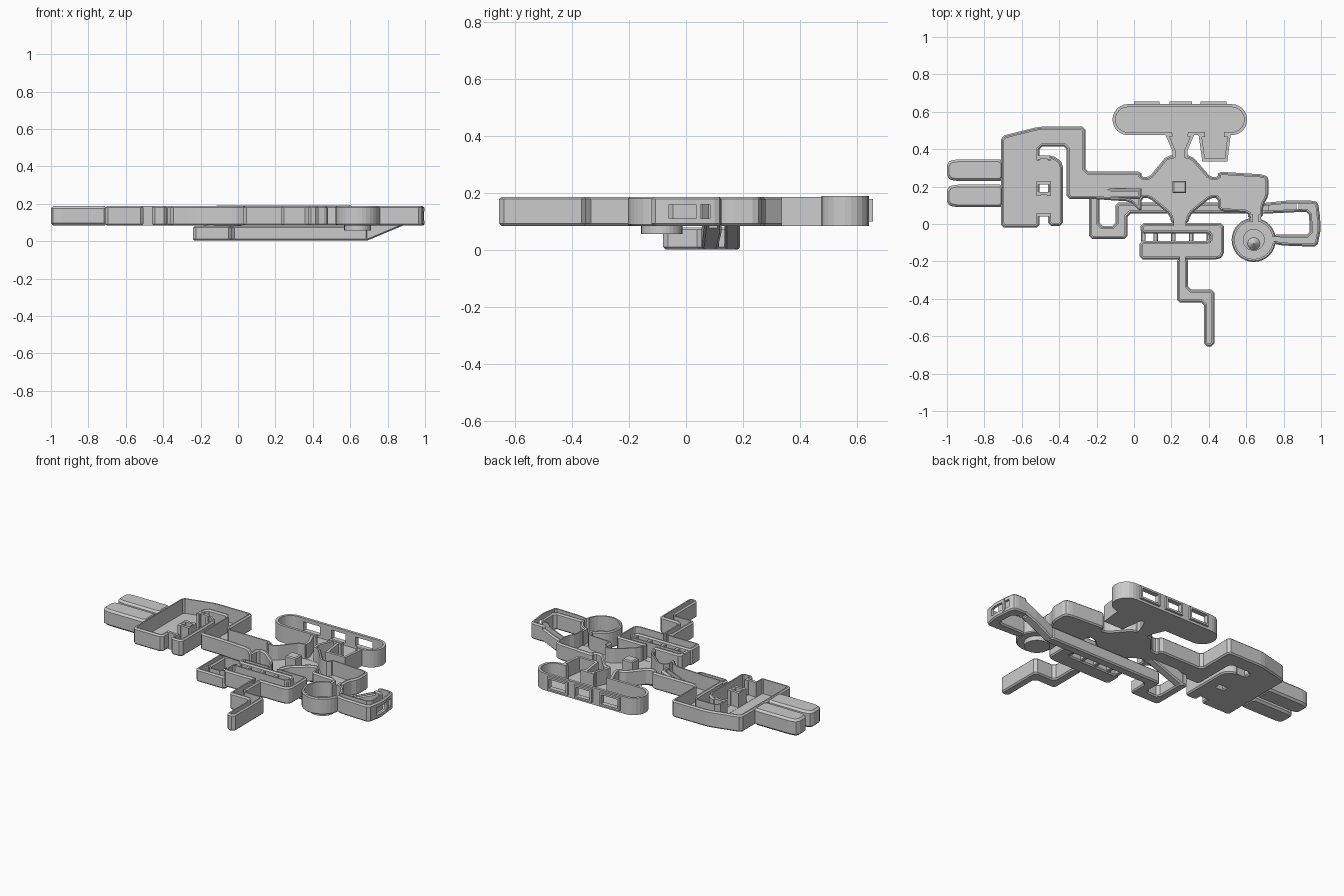
import bpy, bmesh, math
from mathutils import Vector

if "Cube" in bpy.data.objects:
    bpy.data.objects.remove(bpy.data.objects["Cube"])

Z0, Z1 = 0.085, 0.187      # upper deck floor and wall top
WALL, FLOOR = 0.016, 0.012


def soften(pts, c):
    """Chamfer every plan corner."""
    out = []
    for i, p in enumerate(pts):
        for q in (pts[i - 1], pts[(i + 1) % len(pts)]):
            d = q - p
            out.append(p + d.normalized() * min(c, d.length * 0.3))
    return out


def inset(pts, d):
    """Mitred inset of a counter-clockwise outline."""
    out = []
    for i, p in enumerate(pts):
        a = (p - pts[i - 1]).normalized()
        b = (pts[(i + 1) % len(pts)] - p).normalized()
        na, nb = Vector((-a.y, a.x)), Vector((-b.y, b.x))
        out.append(p + (na + nb) * (d / (1 + na.dot(nb))))
    return out


def make(name, verts, faces):
    me = bpy.data.meshes.new(name)
    me.from_pydata(verts, [], faces)
    bm = bmesh.new()
    bm.from_mesh(me)
    bmesh.ops.recalc_face_normals(bm, faces=bm.faces)
    bm.to_mesh(me)
    bm.free()
    ob = bpy.data.objects.new(name, me)
    bpy.context.collection.objects.link(ob)
    return ob


def prism(name, outline, z0, z1):
    n = len(outline)
    v = [(x, y, z) for z in (z0, z1) for x, y in outline]
    f = [tuple(range(n)), tuple(range(n, 2 * n))]
    f += [(i, (i + 1) % n, n + (i + 1) % n, n + i) for i in range(n)]
    return make(name, v, f)


def rect(x0, y0, x1, y1):
    return [(x0, y0), (x1, y0), (x1, y1), (x0, y1)]


def disc(cx, cy, r, n=32):
    return [(cx + r * math.cos(math.tau * i / n), cy + r * math.sin(math.tau * i / n)) for i in range(n)]


def cut(ob, outline, z0, z1):
    c = prism(ob.name + "_cutter", outline, z0, z1)
    c.hide_render = True
    c.hide_set(True)
    m = ob.modifiers.new("opening", 'BOOLEAN')
    m.operation, m.solver, m.object = 'DIFFERENCE', 'EXACT', c


def room(name, outline, z0=Z0, z1=Z1, doors=(), b=0.008, corner=0.016, solid=False, ramp=None):
    """Open-topped tray with chamfered rims; doors are boxes removed from its walls."""
    p = [Vector(q) for q in outline]
    if sum(p[i - 1].cross(p[i]) for i in range(len(p))) < 0:
        p.reverse()
    if corner:
        p = soften(p, corner)
    rings = [(b, z0), (0, z0 + b), (0, z1 - b), (b, z1)] if b else [(0, z0), (0, z1)]
    if not solid:
        rings += [(WALL, z1), (WALL, z0 + FLOOR)]
    n, v, f = len(p), [], []
    for d, z in rings:
        for q in inset(p, d):
            lift = 0
            if ramp:
                lift = ramp[2] * min(1, max(0, (q.x - ramp[0]) / (ramp[1] - ramp[0])))
            v.append((q.x, q.y, z + lift))
    for r in range(len(rings) - 1):
        f += [(r * n + i, r * n + (i + 1) % n, r * n + n + (i + 1) % n, r * n + n + i) for i in range(n)]
    f += [tuple(range(n)), tuple(range(len(v) - n, len(v)))]
    ob = make(name, v, f)
    for d in doors:
        cut(ob, rect(*d), z0 + FLOOR + 0.001, 0.3)
    return ob


# Main deck: left wing, corridor, octagonal hub and right room in one outline
deck = room("main_deck", [
    (-.71, -.02), (-.505, -.02), (-.505, .415), (-.36, .415), (-.36, .135), (-.24, .135),
    (-.02, .12), (.04, .06), (.04, .14), (.08, .14), (.19, .05), (.2, .0), (.29, .0), (.30, .05),
    (.41, .14), (.45, .14), (.45, .07), (.61, .06), (.61, .03), (.69, .03), (.69, .1),
    (.72, .15), (.72, .25), (.69, .265), (.45, .28), (.45, .25), (.41, .25), (.31, .365),
    (.175, .365), (.08, .25), (.04, .25), (.04, .28), (-.26, .28), (-.26, .52), (-.51, .52),
    (-.71, .47)],
    doors=[(.215, -.03, .275, .03), (.215, .33, .275, .4), (.625, 0, .675, .06),
           (-.53, .23, -.48, .34), (-.53, .06, -.48, .15)])

# Hub column
room("hub_column", rect(.207, .165, .278, .23), Z0 + .005, Z1, b=.006, corner=0, solid=True)

# Engine prongs on the far left
for name, y0, y1 in (("upper_prong", .23, .345), ("lower_prong", .09, .21)):
    room(name, [(-.7, y0), (-.7, y1), (-.96, y1), (-1, y1 - .015), (-1, y0 + .015), (-.96, y0)],
         solid=True, b=.012)

# Side room beside the left wing, with two short links
room("side_room", [(-.46, -.01), (-.38, -.01), (-.38, .32), (-.41, .355), (-.46, .37)],
     doors=[(-.48, .23, -.43, .34), (-.48, .06, -.43, .15)])
for y0, y1 in ((.21, .365), (.04, .17)):
    room("side_link", rect(-.515, y0, -.45, y1), corner=0, b=0,
         doors=[(-.53, y0 + .02, -.43, y1 - .02)])

# Capsule-shaped hall with three windows
arc = [math.pi / 2 * (1 - i / 6) for i in range(13)]
R = .083
cap = [(.522 + R * math.cos(a), .558 + R * math.sin(a)) for a in arc]
cap += [(-.032 - R * math.cos(a), .558 + R * math.sin(a)) for a in reversed(arc)]
hall = room("capsule_hall", cap, Z0, .19, b=0, corner=0,
            doors=[(.2, .45, .29, .5), (.38, .45, .48, .5)])
for x0, x1 in ((.0, .135), (.19, .31), (.355, .495)):
    cut(hall, rect(x0 + .012, .6, x1 - .012, .68), .112, .168)
    frame = prism("window_frame", rect(x0, .636, x1, .655), .1, .18)
    cut(frame, rect(x0 + .012, .6, x1 - .012, .68), .112, .168)

# Passages between hub and hall
room("hall_passage", [(.205, .355), (.285, .355), (.285, .39), (.325, .485), (.165, .485), (.205, .39)],
     b=0, corner=0, doors=[(.222, .33, .268, .38), (.205, .46, .285, .5)])
room("hall_annex", [(.365, .335), (.5, .335), (.517, .48), (.345, .48)], b=0, corner=0,
     doors=[(.38, .46, .48, .5)])

# Laboratory: U-shaped, with bars across the slot
room("laboratory", [(.03, -.19), (.45, -.19), (.48, -.17), (.48, .005), (.035, .005), (.035, -.05),
                    (.405, -.05), (.405, -.09), (.03, -.09)],
     doors=[(.215, -.02, .275, .03), (.245, -.22, .275, -.16)])
for x in (.05, .115, .21, .305, .4):
    room("slot_bar", rect(x - .012, -.1, x + .012, -.04), Z0 + .005, Z1 - .01, b=.004, corner=0, solid=True)

# Crooked front corridor
room("front_corridor", [(.23, -.18), (.23, -.42), (.375, -.42), (.375, -.655), (.43, -.655),
                        (.43, -.35), (.29, -.35), (.29, -.18)], doors=[(.247, -.2, .273, -.15)])

# Round room with a sunken pit
CX, CY = .64, -.085
rotunda = room("round_room", disc(CX, CY, .118), b=.006, corner=0,
               doors=[(.62, 0, .67, .06), (.73, -.105, .78, -.07)])
cut(rotunda, disc(CX, CY, .066), .0, .11)
room("round_pit", disc(CX, CY, .072), .057, .095, b=0, corner=0)
bpy.ops.mesh.primitive_cone_add(vertices=16, radius1=.035, radius2=0, depth=.04, location=(CX, CY - .02, .087))
bpy.context.object.name = "pit_cone"
room("round_room_door", rect(.622, .01, .68, .05), b=0, corner=0, doors=[(.636, -.02, .666, .08)])

# Right-hand loop with an end window
loop = room("right_loop", [(.745, -.105), (.79, -.115), (.98, -.122), (1.0, -.02), (.985, .115), (.96, .125),
                           (.88, .125), (.88, .065), (.935, .065), (.94, -.055), (.745, -.055)],
            doors=[(.73, -.09, .78, -.07), (.86, .08, .91, .11)])
cut(loop, rect(.965, -.06, 1.1, .085), .112, .16)
prism("loop_window_bar", rect(.98, .035, .995, .05), .1, .175)

# Under-deck tunnel, and the ramps that join it to the upper deck
room("under_tunnel", [(-.24, .19), (-.24, -.08), (-.035, -.08), (-.035, .055), (.7, .055), (.7, .115),
                      (-.1, .115), (-.1, -.01), (-.185, -.01), (-.185, .19)], 0.003, .08,
     doors=[(.67, .072, .72, .098), (-.21, .15, -.17, .175)])
room("right_ramp", [(.69, .055), (.9, .065), (.9, .125), (.82, .125), (.69, .112)], .003, .085,
     corner=0, ramp=(.69, .9, .088), doors=[(.67, .072, .72, .098), (.87, .08, .93, .11)])
room("left_ramp", rect(-.195, .135, .04, .19), .003, .08, corner=0, ramp=(-.19, .03, .085))
